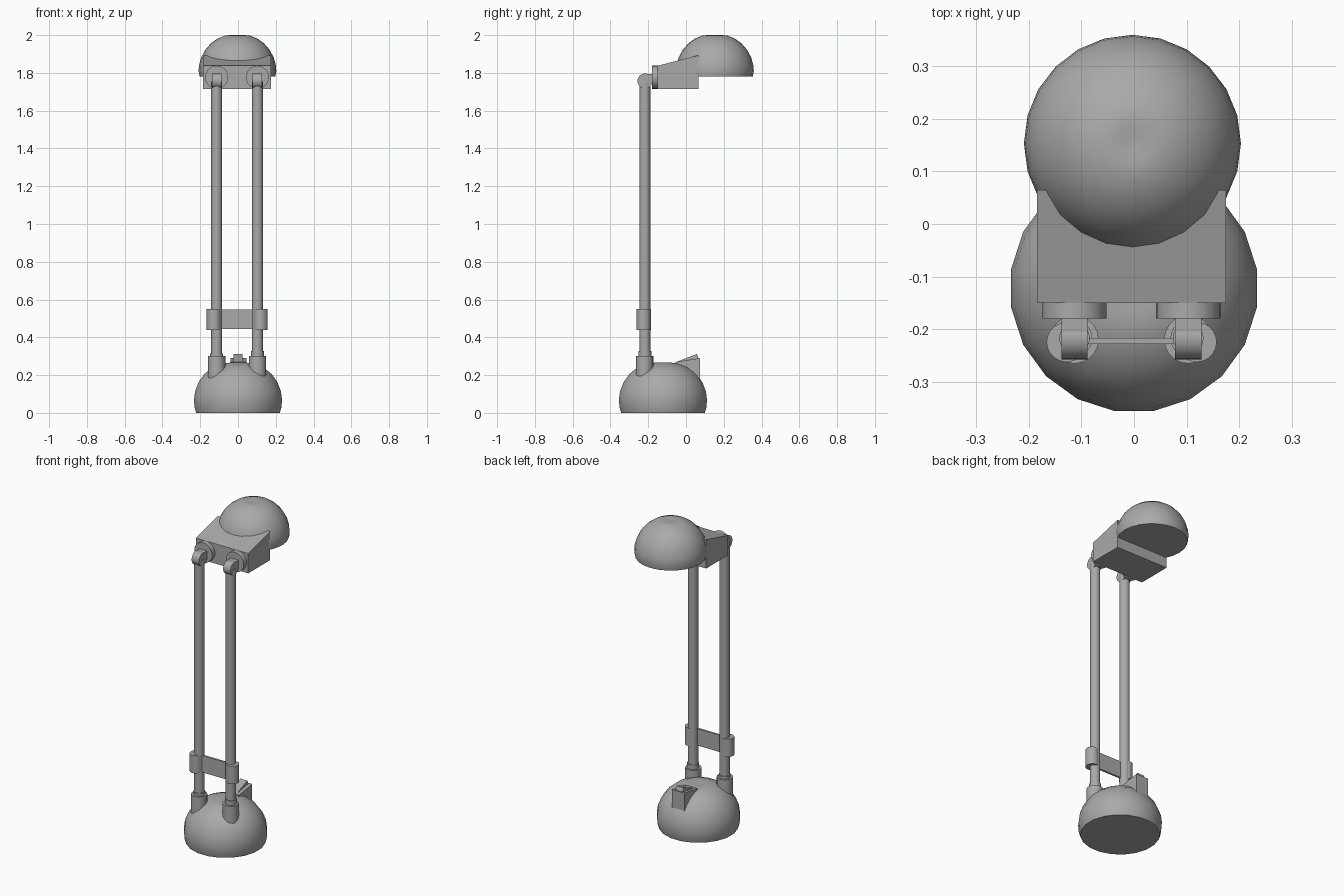
import bpy, bmesh, math
from mathutils import Matrix, Vector

cube = bpy.data.objects.get("Cube")
if cube:
    bpy.data.objects.remove(cube, do_unlink=True)

grey = bpy.data.materials.new("plain grey")
grey.use_nodes = True
colour = (0.4, 0.4, 0.4, 1)
grey.diffuse_color = colour
grey.node_tree.nodes["Principled BSDF"].inputs["Base Color"].default_value = colour


def finish(bm, name, smooth=True):
    bmesh.ops.recalc_face_normals(bm, faces=bm.faces[:])
    mesh = bpy.data.meshes.new(name)
    bm.to_mesh(mesh)
    bm.free()
    mesh.materials.append(grey)
    obj = bpy.data.objects.new(name, mesh)
    bpy.context.collection.objects.link(obj)
    if smooth:
        bpy.ops.object.select_all(action="DESELECT")
        obj.select_set(True)
        bpy.context.view_layer.objects.active = obj
        bpy.ops.object.shade_smooth_by_angle(angle=math.radians(40))
    return obj


def dome(name, centre, profile, sides, turn=0):
    """Spin a (radius, height) profile and close both ends."""
    bm = bmesh.new()
    rings = []
    for r, z in profile:
        angles = [turn + math.tau * i / sides for i in range(sides)]
        rings.append([bm.verts.new(Vector(centre) + Vector((r * math.cos(a), r * math.sin(a), z)))
                      for a in angles])
    for low, high in zip(rings, rings[1:]):
        for i in range(sides):
            j = (i + 1) % sides
            bm.faces.new((low[i], low[j], high[j], high[i]))
    bm.faces.new(rings[0])
    bm.faces.new(rings[-1])
    return finish(bm, name)


def cylinder(name, start, end, radius, sides=20):
    start, end = Vector(start), Vector(end)
    axis = end - start
    place = Matrix.Translation((start + end) / 2) @ axis.to_track_quat("Z", "Y").to_matrix().to_4x4()
    bm = bmesh.new()
    bmesh.ops.create_cone(bm, cap_ends=True, segments=sides, radius1=radius,
                          radius2=radius, depth=axis.length, matrix=place)
    return finish(bm, name)


def side_prism(name, x0, x1, outline):
    """Extrude a (y, z) outline across x."""
    bm = bmesh.new()
    face = bm.faces.new([bm.verts.new((x0, y, z)) for y, z in outline])
    moved = bmesh.ops.extrude_face_region(bm, geom=[face])["geom"]
    bmesh.ops.translate(bm, vec=(x1 - x0, 0, 0),
                        verts=[v for v in moved if isinstance(v, bmesh.types.BMVert)])
    return finish(bm, name, smooth=False)


# Weighted base and lamp head
dome("base", (0, -0.122, 0),
     [(0.224, 0), (0.233, 0.03), (0.236, 0.07), (0.23, 0.115), (0.211, 0.163),
      (0.18, 0.206), (0.138, 0.24), (0.09, 0.26), (0.045, 0.266), (0.01, 0.262)],
     20, math.radians(9))
dome("lamp_head", (-0.003, 0.153, 1.78),
     [(0.2, 0), (0.206, 0.03), (0.203, 0.062), (0.192, 0.102), (0.17, 0.143),
      (0.14, 0.177), (0.105, 0.202), (0.065, 0.218), (0.035, 0.22), (0.01, 0.216)], 24)

# Sloped housing behind the head
side_prism("head_housing", -0.184, 0.175,
           [(-0.15, 1.715), (0.065, 1.715), (0.065, 1.893), (-0.15, 1.838)])

# Paired arms with sockets, clamps and knuckle joints
arm_y = -0.217
for side, x, neck_top, clamp_x in (("right", -0.113, 0.315, -0.128), ("left", 0.103, 0.328, 0.119)):
    cylinder(side + "_rod", (x, arm_y, 0.29), (x, arm_y, 1.755), 0.029)
    cylinder(side + "_socket", (x, arm_y - 0.002, 0.17), (x, arm_y - 0.002, 0.3), 0.046)
    cylinder(side + "_socket_neck", (x, arm_y, 0.29), (x, arm_y, neck_top), 0.034)
    cylinder(side + "_clamp", (clamp_x, -0.224, 0.44), (clamp_x, -0.224, 0.55), 0.038)
    cylinder(side + "_knuckle", (x - 0.025, -0.217, 1.757), (x + 0.025, -0.217, 1.757), 0.04)
    side_prism(side + "_knuckle_tab", x - 0.025, x + 0.025,
               [(-0.217, 1.74), (-0.17, 1.74), (-0.17, 1.795), (-0.217, 1.795)])
    cylinder(side + "_joint_disc", (x, -0.179, 1.777), (x, -0.146, 1.777), 0.061, 24)

# Thin plate between the clamps
side_prism("clamp_bridge", -0.11, 0.11,
           [(-0.228, 0.443), (-0.216, 0.443), (-0.216, 0.547), (-0.228, 0.547)])

# Switch on the back of the base
side_prism("switch_box", -0.041, 0.045,
           [(-0.055, 0.2), (0.075, 0.175), (0.075, 0.29), (-0.055, 0.27)])
side_prism("switch_rocker", -0.024, 0.024,
           [(-0.05, 0.27), (0.068, 0.285), (0.058, 0.312)])
